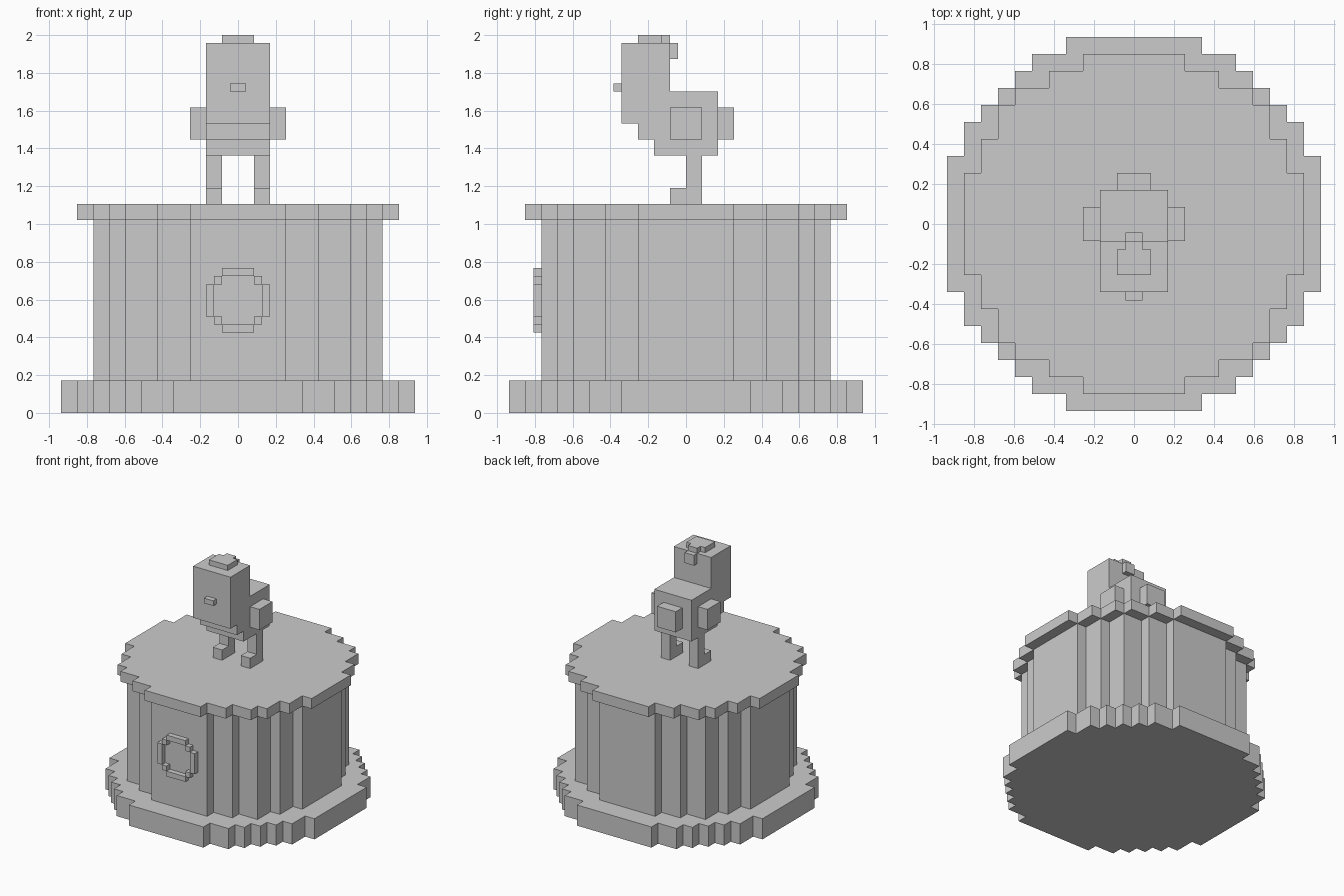
import bpy, bmesh

if "Cube" in bpy.data.objects:
    bpy.data.objects.remove(bpy.data.objects["Cube"])

H = 2 / 47      # half a block: every size below is counted in this unit


def extrude(name, points, direction, mirror=False):
    """Flat profile pushed along a direction, optionally mirrored across x."""
    bm = bmesh.new()
    face = bm.faces.new([bm.verts.new([c * H for c in p]) for p in points])
    moved = bmesh.ops.extrude_face_region(bm, geom=[face])["geom"]
    verts = [g for g in moved if isinstance(g, bmesh.types.BMVert)]
    bmesh.ops.translate(bm, verts=verts, vec=[c * H for c in direction])
    bmesh.ops.recalc_face_normals(bm, faces=bm.faces)
    mesh = bpy.data.meshes.new(name)
    bm.to_mesh(mesh)
    bm.free()
    ob = bpy.data.objects.new(name, mesh)
    bpy.context.collection.objects.link(ob)
    if mirror:
        mod = ob.modifiers.new("Mirror", "MIRROR")
        mod.use_mirror_merge = False
    return ob


def box(name, x, y, z, mirror=False):
    pts = [(x[0], y[0], z[0]), (x[1], y[0], z[0]), (x[1], y[1], z[0]), (x[0], y[1], z[0])]
    return extrude(name, pts, (0, 0, z[1] - z[0]), mirror)


def stepped_disc(name, steps, z0, z1):
    """Blocky round slab; steps are (half x, half y) in whole blocks."""
    quarter = []
    for i, (x, y) in enumerate(steps):
        quarter.append((2 * x, 2 * y))
        if i + 1 < len(steps):
            quarter.append((2 * x, 2 * steps[i + 1][1]))
    ring = list(quarter)
    ring += [(x, -y) for x, y in reversed(quarter)]
    ring += [(-x, -y) for x, y in quarter]
    ring += [(-x, y) for x, y in reversed(quarter)]
    return extrude(name, [(x, y, z0) for x, y in ring], (0, 0, z1 - z0))


# Pedestal: foot, drum and top plate
stepped_disc("pedestal_foot", [(4, 11), (6, 10), (7, 9), (8, 8), (9, 7), (10, 6), (11, 4)], 0, 4)
stepped_disc("pedestal_drum", [(3, 9), (5, 8), (7, 7), (8, 5), (9, 3)], 4, 24)
stepped_disc("pedestal_top", [(3, 10), (5, 9), (7, 8), (8, 7), (9, 5), (10, 3)], 24, 26)

# Blocky ring on the front of the drum
box("ring_side", (3, 4), (-19, -18), (12, 16), mirror=True)
for label, edge, corner in (("top", 17, 16), ("bottom", 10, 11)):
    box("ring_" + label, (-2, 2), (-19, -18), (edge, edge + 1))
    box("ring_corner_" + label, (2, 3), (-19, -18), (corner, corner + 1), mirror=True)

# Bird body and head from one side profile
side = [(-4, 32), (4, 32), (4, 40), (-2, 40), (-2, 46), (-8, 46),
        (-8, 36), (-6, 36), (-6, 34), (-4, 34)]
extrude("bird_body", [(-4, y, z) for y, z in side], (8, 0, 0))

# Legs with feet
leg = [(-2, 26), (2, 26), (2, 32), (0, 32), (0, 28), (-2, 28)]
extrude("leg", [(2, y, z) for y, z in leg], (2, 0, 0), mirror=True)

# Wings, tail and beak
box("wing", (4, 6), (-2, 2), (34, 38), mirror=True)
box("tail", (-2, 2), (4, 6), (34, 38))
box("beak", (-1, 1), (-9, -8), (40, 41))

# Crest on the head, hanging down behind
box("crest_front", (-2, 2), (-6, -3), (46, 47))
box("crest_back", (-1, 1), (-3, -2), (46, 47))
box("crest_drop", (-1, 1), (-2, -1), (44, 46))
